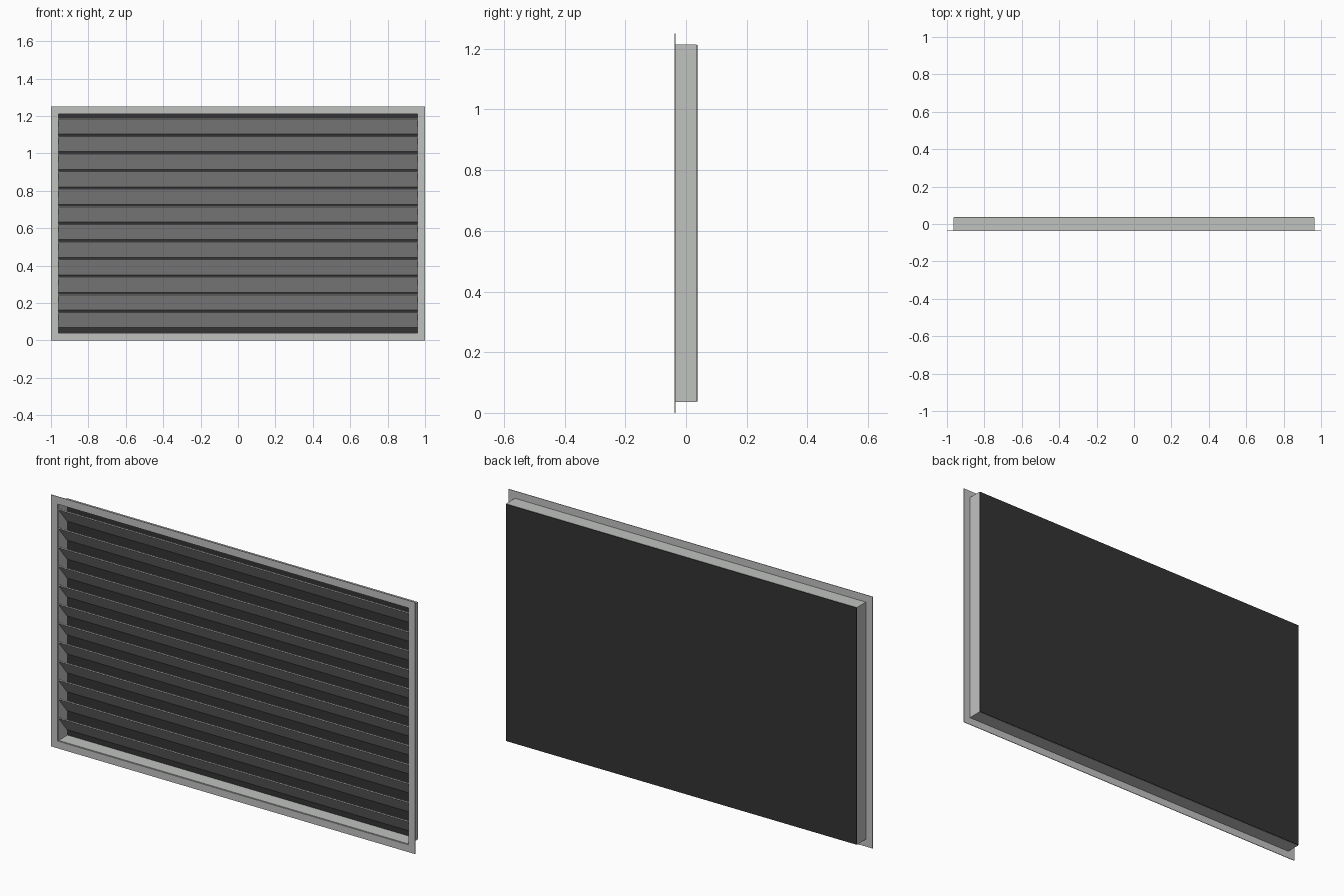
import bpy
import bmesh
import math

default_cube = bpy.data.objects.get("Cube")
if default_cube:
    bpy.data.objects.remove(default_cube, do_unlink=True)

WIDTH, HEIGHT = 2.0, 1.25
FRONT, BACK = -0.038, 0.038
LIP = 0.036          # width of the flange around the duct
SHEET = 0.003        # sheet metal thickness
BLADES, PITCH = 12, 0.0941


def material(name, color):
    mat = bpy.data.materials.new(name)
    mat.use_nodes = True
    mat.diffuse_color = color
    mat.node_tree.nodes["Principled BSDF"].inputs["Base Color"].default_value = color
    return mat


def finish(name, bm, mat):
    bmesh.ops.recalc_face_normals(bm, faces=bm.faces)
    mesh = bpy.data.meshes.new(name)
    bm.to_mesh(mesh)
    bm.free()
    mesh.materials.append(mat)
    obj = bpy.data.objects.new(name, mesh)
    bpy.context.collection.objects.link(obj)
    return obj


def rectangle(bm, inset, y):
    x, low, high = WIDTH / 2 - inset, inset, HEIGHT - inset
    return [bm.verts.new(p) for p in ((-x, y, low), (x, y, low), (x, y, high), (-x, y, high))]


def ring(name, outer, inner, y0, y1, mat):
    """Rectangular frame with open middle, between two inset distances."""
    bm = bmesh.new()
    loops = [rectangle(bm, outer, y0), rectangle(bm, inner, y0),
             rectangle(bm, inner, y1), rectangle(bm, outer, y1)]
    for a, b in zip(loops, loops[1:] + loops[:1]):
        for i in range(4):
            j = (i + 1) % 4
            bm.faces.new((a[i], a[j], b[j], b[i]))
    return finish(name, bm, mat)


def panel(name, inset, y0, y1, mat):
    bm = bmesh.new()
    a, b = rectangle(bm, inset, y0), rectangle(bm, inset, y1)
    bm.faces.new(a)
    bm.faces.new(b)
    for i in range(4):
        j = (i + 1) % 4
        bm.faces.new((a[i], a[j], b[j], b[i]))
    return finish(name, bm, mat)


grey = material("light grey metal", (0.53, 0.54, 0.53, 1))
black = material("black backing", (0.034, 0.034, 0.034, 1))

# Front flange and the shallow duct behind it
ring("front_flange", 0, LIP, FRONT, FRONT + SHEET, grey)
ring("duct_walls", LIP, LIP + SHEET, FRONT + SHEET, BACK - SHEET, grey)

# Dark sheet closing the back of the duct
panel("back_panel", LIP + 0.001, BACK - SHEET, BACK, black)

# Slanted louvre blades, high at the front and low at the back
top, bottom = 1.188, 1.103
y0, y1 = FRONT + 0.002, BACK - SHEET - 0.001
length = math.hypot(top - bottom, y1 - y0)
ny, nz = (top - bottom) / length * 0.005, (y1 - y0) / length * 0.005
profile = [(y0, top - nz), (y0 + ny, top), (y1, bottom + nz), (y1 - ny, bottom)]
bm = bmesh.new()
half = WIDTH / 2 - LIP - SHEET
face = bm.faces.new([bm.verts.new((-half, y, z)) for y, z in profile])
grown = bmesh.ops.extrude_face_region(bm, geom=[face])["geom"]
bmesh.ops.translate(bm, vec=(2 * half, 0, 0),
                    verts=[v for v in grown if isinstance(v, bmesh.types.BMVert)])
blades = finish("louvre_blades", bm, grey)
array = blades.modifiers.new("stack", 'ARRAY')
array.count = BLADES
array.use_relative_offset = False
array.use_constant_offset = True
array.constant_offset_displace = (0, 0, -PITCH)
